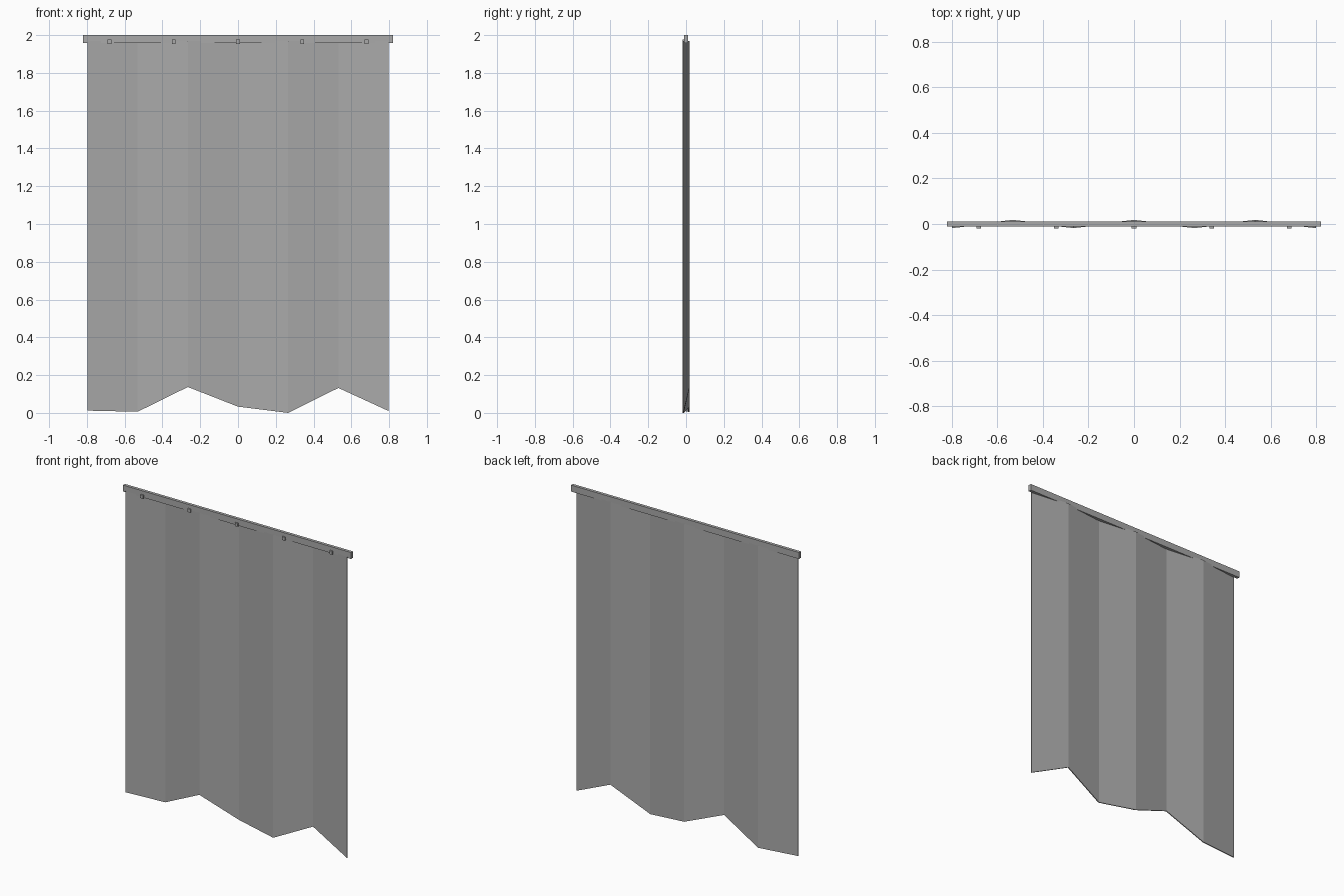
import bpy
import bmesh

cube = bpy.data.objects.get("Cube")
if cube:
    bpy.data.objects.remove(cube, do_unlink=True)

grey = bpy.data.materials.new("plain grey")
grey.use_nodes = True
colour = (0.4, 0.4, 0.4, 1)
grey.diffuse_color = colour
grey.node_tree.nodes["Principled BSDF"].inputs["Base Color"].default_value = colour


def add_object(name, bm):
    bmesh.ops.recalc_face_normals(bm, faces=bm.faces)
    mesh = bpy.data.meshes.new(name)
    bm.to_mesh(mesh)
    bm.free()
    mesh.materials.append(grey)
    obj = bpy.data.objects.new(name, mesh)
    bpy.context.collection.objects.link(obj)
    return obj


def add_box(name, centre, size):
    bm = bmesh.new()
    bmesh.ops.create_cube(bm, size=1)
    bmesh.ops.scale(bm, vec=size, verts=bm.verts)
    bmesh.ops.translate(bm, vec=centre, verts=bm.verts)
    return add_object(name, bm)


# Folded curtain: thin zigzag sheet with an uneven hem, open along the top
HALF_WIDTH, TOP, FOLD, THICK = 0.797, 1.968, 0.015, 0.006
hem = [0.012, 0.006, 0.137, 0.033, 0.0, 0.132, 0.01]
bm = bmesh.new()
columns = []
for i, low in enumerate(hem):
    x = HALF_WIDTH * (2 * i / (len(hem) - 1) - 1)
    y = FOLD if i % 2 else -FOLD
    columns.append([bm.verts.new((x, y + side * THICK / 2, z))
                    for side in (-1, 1) for z in (low, TOP)])
for a, b in zip(columns, columns[1:]):
    bm.faces.new((a[0], b[0], b[1], a[1]))
    bm.faces.new((b[2], a[2], a[3], b[3]))
    bm.faces.new((a[2], b[2], b[0], a[0]))
for end in (columns[0], columns[-1]):
    bm.faces.new((end[0], end[1], end[3], end[2]))
add_object("curtain", bm)

# Top rail
add_box("rail", (0, 0, 1.979), (1.64, 0.02, 0.042))

# Small clips along the front of the rail
for i in range(-2, 3):
    add_box(f"clip_{i + 3}", (i * 0.34, -0.014, 1.965), (0.02, 0.01, 0.022))
